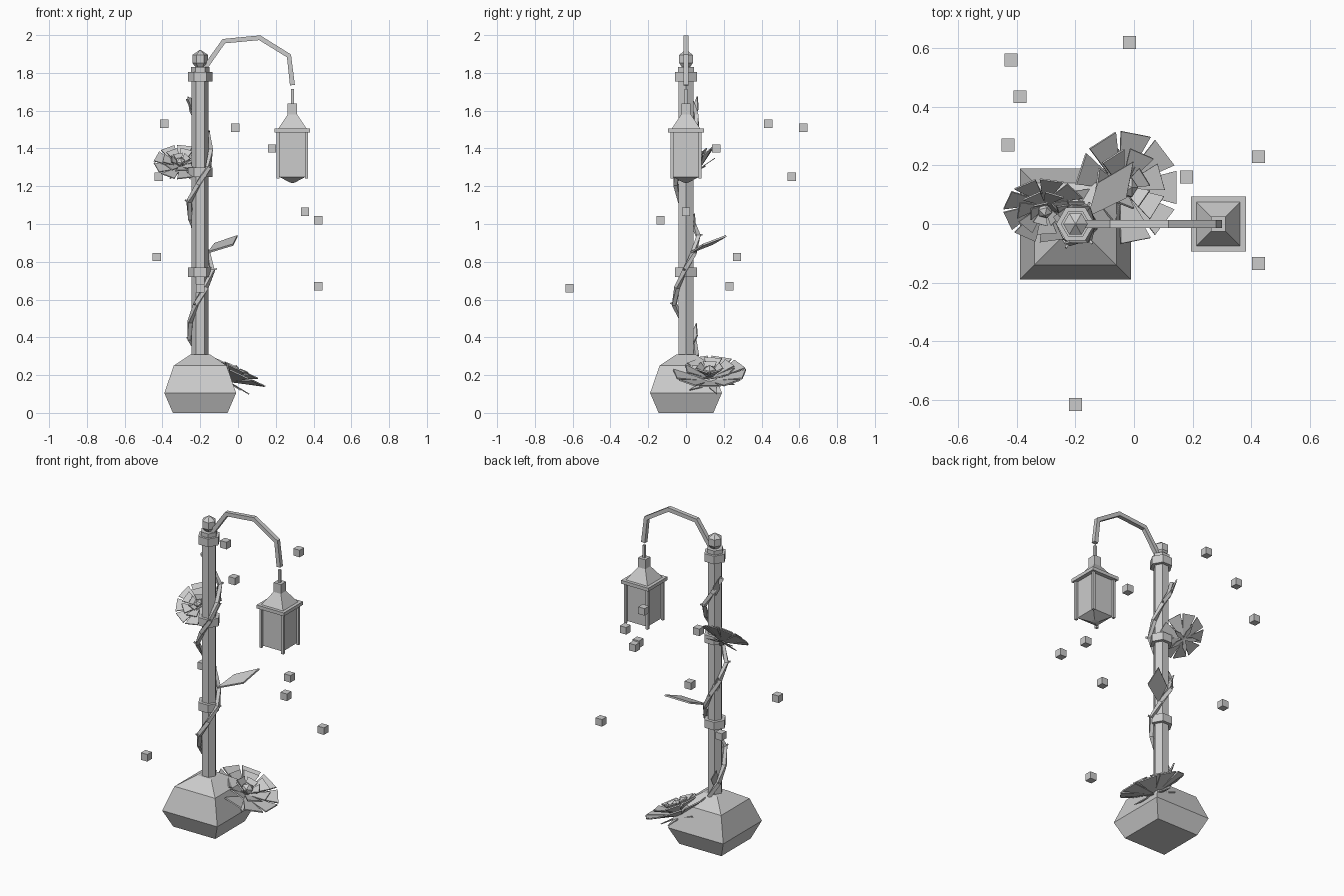
import bpy, bmesh, math
from mathutils import Vector, Matrix

if "Cube" in bpy.data.objects:
    bpy.data.objects.remove(bpy.data.objects["Cube"])

mat = bpy.data.materials.new("light grey")
mat.diffuse_color = (0.6, 0.6, 0.6, 1)
mat.use_nodes = True
mat.node_tree.nodes["Principled BSDF"].inputs["Base Color"].default_value = mat.diffuse_color


def finish(name, bm):
    bmesh.ops.recalc_face_normals(bm, faces=bm.faces)
    me = bpy.data.meshes.new(name)
    bm.to_mesh(me)
    bm.free()
    me.materials.append(mat)
    ob = bpy.data.objects.new(name, me)
    bpy.context.collection.objects.link(ob)
    return ob


def skin(bm, rings):
    """Join rings of points into a closed tube."""
    vs = [[bm.verts.new(p) for p in r] for r in rings]
    n = len(vs[0])
    for a, b in zip(vs, vs[1:]):
        for i in range(n):
            bm.faces.new((a[i], a[(i + 1) % n], b[(i + 1) % n], b[i]))
    bm.faces.new(vs[0])
    bm.faces.new(vs[-1])


def turned(name, cx, cy, profile, sides=6):
    """Prism stack; a 4-sided one takes half widths instead of radii."""
    bm = bmesh.new()
    k, off = (math.sqrt(2), math.pi / 4) if sides == 4 else (1, 0)
    skin(bm, [[(cx + r * k * math.cos(off + math.tau * i / sides),
                cy + r * k * math.sin(off + math.tau * i / sides), z)
               for i in range(sides)] for r, z in profile])
    return finish(name, bm)


def path_tube(name, pts, w, flat_side=None):
    """Square-section tube along points."""
    pts = [Vector(p) for p in pts]
    bm = bmesh.new()
    rings = []
    for i, p in enumerate(pts):
        a, b = pts[max(i - 1, 0)], pts[min(i + 1, len(pts) - 1)]
        t = (b - a).normalized()
        s = Vector(flat_side) if flat_side else t.cross(Vector((0, 0, 1))).normalized()
        u = s.cross(t).normalized()
        rings.append([p + s * w * x + u * w * y for x, y in ((1, 1), (-1, 1), (-1, -1), (1, -1))])
    skin(bm, rings)
    return finish(name, bm)


def plate(bm, corners, thick, mtx=Matrix()):
    """Thin solid polygon."""
    pts = [Vector(c) for c in corners]
    n = (pts[1] - pts[0]).cross(pts[2] - pts[0]).normalized() * thick / 2
    skin(bm, [[mtx @ (p - n) for p in pts], [mtx @ (p + n) for p in pts]])


# Stone base, hexagonal post, collars and finial
PX = -0.2
turned("base", PX, 0, [(0.145, 0), (0.19, 0.105), (0.14, 0.25), (0.05, 0.31)], 4)
turned("post", PX, 0, [(0.045, 0.3), (0.045, 1.8)])
for z in (0.745, 1.275, 1.78):
    turned("collar", PX, 0, [(0.066, z - 0.025), (0.066, z + 0.025)])
turned("post_cap", PX, 0, [(0.05, 1.805), (0.05, 1.83)])
turned("finial", PX, 0, [(0.024, 1.83), (0.042, 1.852), (0.042, 1.895), (0.002, 1.922)])

# Curved arm and hanging link
path_tube("arm", [(-0.18, 0, 1.82), (-0.075, 0, 1.968), (0.115, 0, 1.986),
                  (0.27, 0, 1.89), (0.288, 0, 1.735)], 0.013, (0, 1, 0))
LX = 0.288
turned("link", LX, 0, [(0.008, 1.635), (0.008, 1.715)], 4)

# Lantern
turned("lantern_top_block", LX, 0, [(0.025, 1.575), (0.025, 1.638)], 4)
turned("lantern_roof", LX, 0, [(0.075, 1.505), (0.025, 1.58)], 4)
turned("lantern_eave", LX, 0, [(0.094, 1.485), (0.094, 1.506)], 4)
turned("lantern_glass", LX, 0, [(0.07, 1.25), (0.07, 1.486)], 4)
turned("lantern_bottom", LX, 0, [(0.07, 1.25), (0.018, 1.222), (0.002, 1.216)], 4)
for sx in (-1, 1):
    for sy in (-1, 1):
        turned("lantern_post", LX + sx * 0.075, sy * 0.075, [(0.008, 1.24), (0.008, 1.486)], 4)

# Vine winding round the post, with thorns
STEPS, TURNS = 15, 2.2
vine = []
for i in range(STEPS + 1):
    t = TURNS * i / STEPS
    a = math.pi / 2 + math.tau * t
    r = 0.066 if i % 2 else 0.056
    vine.append(Vector((PX + r * math.cos(a), r * math.sin(a), 0.3 + 0.62 * t)))
path_tube("vine", vine, 0.011)
for p in vine[1:-1:2]:
    out = Vector((p.x - PX, p.y, 0)).normalized()
    path_tube("thorn", [p, p + out * 0.022 + Vector((0, 0, 0.008))], 0.004)

# Leaves
bm = bmesh.new()
plate(bm, [(-0.158, 0.026, 0.85), (-0.026, 0.09, 0.89), (-0.002, 0.213, 0.937),
           (-0.124, 0.141, 0.895)], 0.01)
finish("large_leaf", bm)
bm = bmesh.new()
for x, y, z in ((-0.25, 0.045, 1.6), (-0.24, 0.03, 0.98), (-0.235, 0.04, 0.4)):
    plate(bm, [(x + 0.02, y - 0.01, z - 0.05), (x + 0.02, y + 0.02, z + 0.01),
               (x - 0.015, y + 0.015, z + 0.075), (x - 0.005, y - 0.015, z)], 0.008)
finish("small_leaves", bm)


# Flowers: rings of flat petals, steeper towards the middle
def flower(name, centre, normal, R):
    base = (Matrix.Translation(centre)
            @ Vector((0, 0, 1)).rotation_difference(Vector(normal)).to_matrix().to_4x4())
    # count, inner radius, outer radius, half widths, tilt, lift, turn
    layers = ((9, 0.12, 1.03, 0.06, 0.30, 17, -0.22, 0.0),
              (7, 0.12, 0.74, 0.06, 0.25, 27, -0.14, 0.3),
              (5, 0.10, 0.46, 0.06, 0.19, 42, -0.08, 0.6))
    bm = bmesh.new()
    for n, r0, r1, w0, w1, tilt, lift, turn in layers:
        for i in range(n):
            m = (base @ Matrix.Rotation(turn + math.tau * i / n, 4, "Z")
                 @ Matrix.Translation((0, 0, lift * R))
                 @ Matrix.Rotation(-math.radians(tilt), 4, "Y"))
            plate(bm, [(r0 * R, -w0 * R, 0), (r1 * R, -w1 * R, 0),
                       (r1 * R, w1 * R, 0), (r0 * R, w0 * R, 0)], 0.04 * R, m)
    finish(name + "_petals", bm)
    # narrow green leaves underneath
    bm = bmesh.new()
    for i in range(5):
        m = (base @ Matrix.Rotation(0.3 + math.tau * i / 5, 4, "Z")
             @ Matrix.Translation((0, 0, -0.24 * R)) @ Matrix.Rotation(0.1, 4, "Y"))
        plate(bm, [(0, -0.04 * R, 0), (0.35 * R, -0.1 * R, 0), (0.7 * R, 0, 0),
                   (0.35 * R, 0.1 * R, 0), (0, 0.04 * R, 0)], 0.03 * R, m)
    finish(name + "_sepals", bm)
    bm = bmesh.new()
    bmesh.ops.create_icosphere(bm, subdivisions=1, radius=0.2 * R,
                               matrix=base @ Matrix.Translation((0, 0, 0.08 * R)))
    finish(name + "_core", bm)


flower("upper_flower", (-0.305, 0.053, 1.32), (0, -0.64, 0.77), 0.137)
flower("lower_flower", (-0.03, 0.125, 0.205), (0.42, 0, 0.9), 0.188)

# Floating sparks
for x, y, z in ((-0.39, 0.435, 1.53), (-0.015, 0.62, 1.51), (0.18, 0.16, 1.4),
                (-0.42, 0.56, 1.25), (0.355, 0, 1.065), (0.425, -0.135, 1.02),
                (-0.43, 0.27, 0.825), (0.425, 0.23, 0.67), (-0.2, -0.617, 0.66)):
    turned("spark", x, y, [(0.022, z - 0.022), (0.022, z + 0.022)], 4)
